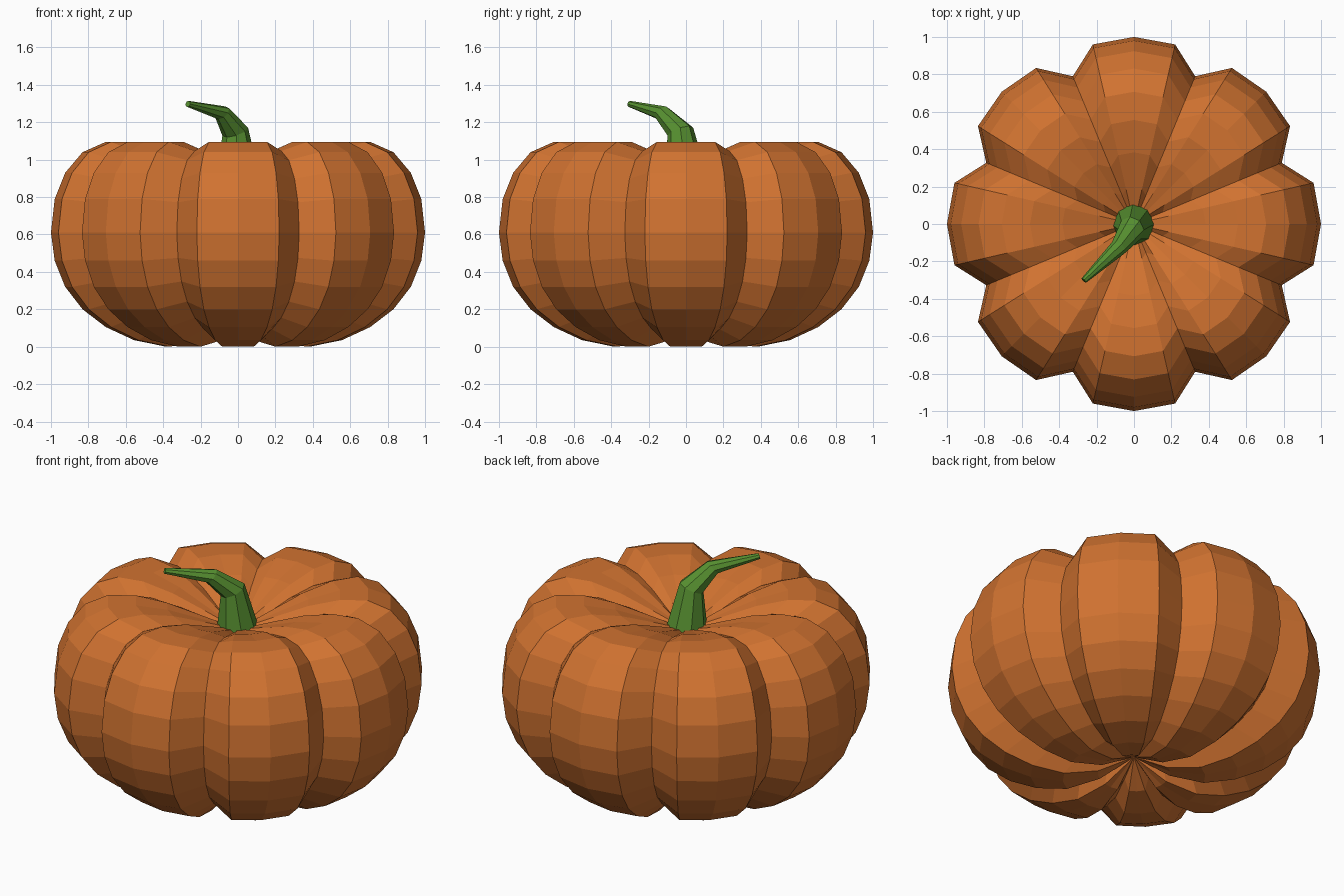
import bpy, bmesh, math
from mathutils import Vector

if "Cube" in bpy.data.objects:
    bpy.data.objects.remove(bpy.data.objects["Cube"])


def make_object(name, bm, color):
    bmesh.ops.recalc_face_normals(bm, faces=bm.faces)
    mesh = bpy.data.meshes.new(name)
    bm.to_mesh(mesh)
    bm.free()
    obj = bpy.data.objects.new(name, mesh)
    bpy.context.collection.objects.link(obj)
    mat = bpy.data.materials.new(name + "_color")
    mat.diffuse_color = (*color, 1)
    mat.use_nodes = True
    mat.node_tree.nodes["Principled BSDF"].inputs["Base Color"].default_value = mat.diffuse_color
    mesh.materials.append(mat)
    return obj


def bridge(bm, a, b):
    n = len(a)
    for i in range(n):
        bm.faces.new((a[i], a[(i + 1) % n], b[(i + 1) % n], b[i]))


def fan(bm, ring, tip):
    n = len(ring)
    for i in range(n):
        bm.faces.new((ring[i], ring[(i + 1) % n], tip))


# Pumpkin body: eight lobes of four segments, dimpled at both poles
LOBES, MID = 8, 0.61
# ridge profile (radius, height), bottom to top
profile = [(0.195, 0.03), (0.383, 0.0), (0.556, 0.035), (0.707, 0.105),
           (0.831, 0.20), (0.924, 0.32), (0.98, 0.46),
           (1.0, 0.61), (0.98, 0.79), (0.924, 0.93), (0.831, 1.04),
           (0.707, 1.095), (0.556, 1.095), (0.383, 1.055), (0.195, 0.985)]
# one lobe: (angle, radius scale, height scale), the last one is the groove
lobe = [(-12.9, 0.985, 1), (0, 1, 1), (12.9, 0.985, 1), (22.5, 0.855, 0.9)]

bm = bmesh.new()
rings = []
for r, z in profile:
    ring = []
    for k in range(LOBES):
        for deg, rs, zs in lobe:
            a = math.radians(deg + k * 360 / LOBES)
            ring.append(bm.verts.new((r * rs * math.cos(a), r * rs * math.sin(a),
                                      MID + (z - MID) * zs)))
    rings.append(ring)
for a, b in zip(rings, rings[1:]):
    bridge(bm, a, b)
fan(bm, rings[0], bm.verts.new((0, 0, 0.13)))
fan(bm, rings[-1], bm.verts.new((0, 0, 0.91)))
make_object("pumpkin_body", bm, (0.635, 0.17, 0.03))

# Stem: tapering eight-sided tube bending to the front left
path = [((0, 0, 0.90), 0.118, 0), ((-0.015, -0.03, 1.15), 0.072, 25),
        ((-0.085, -0.128, 1.25), 0.045, 50), ((-0.268, -0.302, 1.298), 0.017, 75)]
lean = Vector((-0.68, -0.73, 0))
bm = bmesh.new()
rings = []
for center, radius, tilt in path:
    t = math.radians(tilt)
    axis = lean * math.sin(t) + Vector((0, 0, math.cos(t)))
    side = Vector((0.73, -0.68, 0))
    other = axis.cross(side)
    ring = []
    for i in range(8):
        a = math.tau * i / 8
        ring.append(bm.verts.new(Vector(center) + radius * (side * math.cos(a) + other * math.sin(a))))
    rings.append(ring)
for a, b in zip(rings, rings[1:]):
    bridge(bm, a, b)
bm.faces.new(rings[0][::-1])
bm.faces.new(rings[-1])
make_object("stem", bm, (0.095, 0.28, 0.03))
